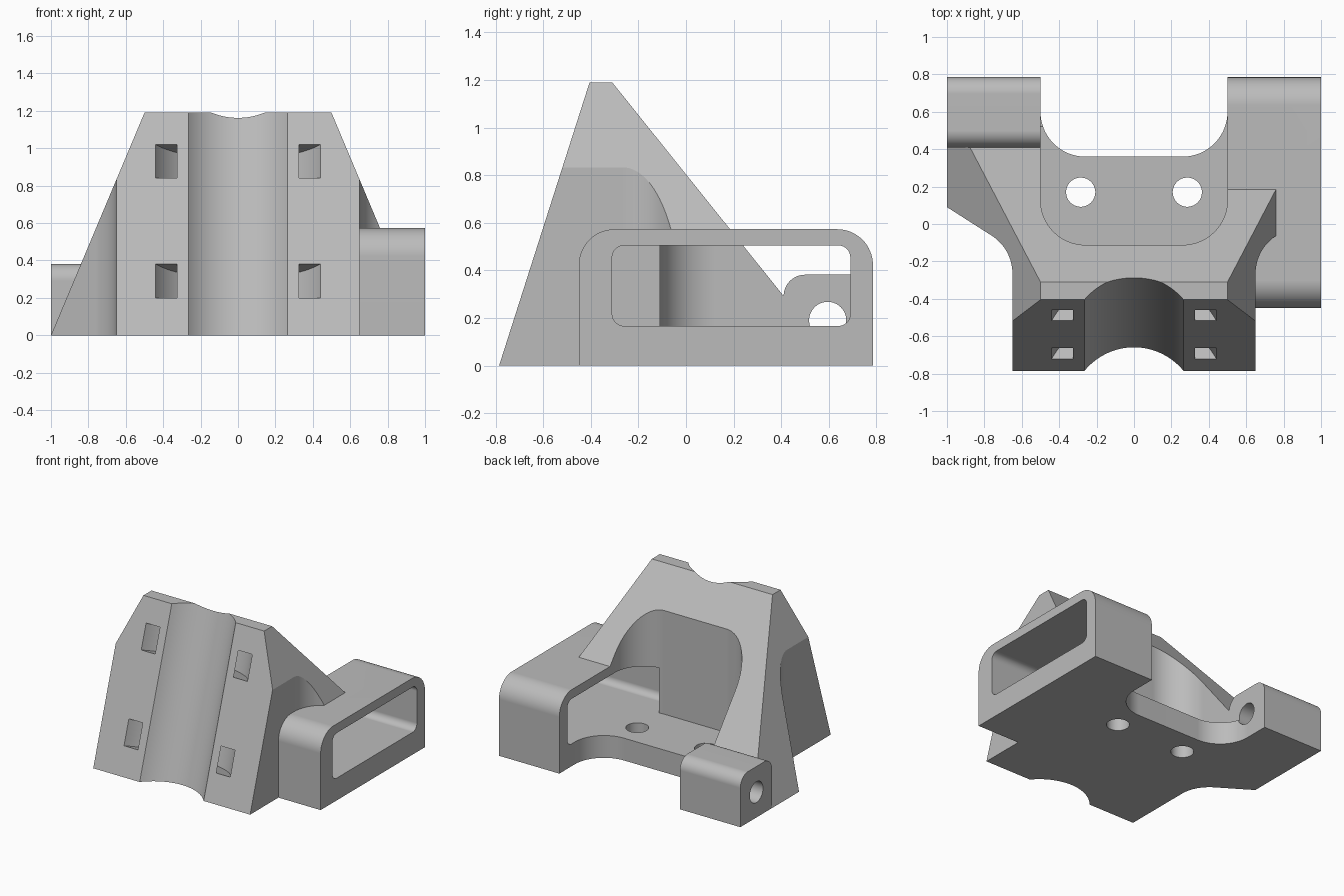
import bpy, bmesh, math
from mathutils import Vector, Matrix

if "Cube" in bpy.data.objects:
    bpy.data.objects.remove(bpy.data.objects["Cube"], do_unlink=True)

grey = bpy.data.materials.new("light_grey")
grey.use_nodes = True
grey.diffuse_color = (0.5, 0.5, 0.5, 1)
grey.node_tree.nodes["Principled BSDF"].inputs["Base Color"].default_value = (0.5, 0.5, 0.5, 1)


def finish(name, bm):
    bmesh.ops.recalc_face_normals(bm, faces=bm.faces)
    mesh = bpy.data.meshes.new(name)
    bm.to_mesh(mesh)
    bm.free()
    mesh.materials.append(grey)
    ob = bpy.data.objects.new(name, mesh)
    bpy.context.collection.objects.link(ob)
    return ob


def rounded(corners, steps=16):
    """Outline from (a, b, radius) corners, each filleted by its radius."""
    out = []
    for i, (a, b, r) in enumerate(corners):
        p = Vector((a, b))
        if r == 0:
            out.append(p)
            continue
        u = (Vector(corners[i - 1][:2]) - p).normalized()
        v = (Vector(corners[(i + 1) % len(corners)][:2]) - p).normalized()
        half = u.angle(v) / 2
        centre = p + (u + v).normalized() * r / math.sin(half)
        s = p + u * r / math.tan(half) - centre
        sweep = s.angle_signed(p + v * r / math.tan(half) - centre)
        for k in range(steps + 1):
            out.append(centre + Matrix.Rotation(-sweep * k / steps, 2) @ s)
    return out


def prism(name, corners, axis, lo, hi):
    """Extrude a (y, z) outline along X or an (x, y) outline along Z."""
    bm = bmesh.new()
    place = (lambda p: (lo, p.x, p.y)) if axis == "X" else (lambda p: (p.x, p.y, lo))
    face = bm.faces.new([bm.verts.new(place(p)) for p in rounded(corners)])
    new = bmesh.ops.extrude_face_region(bm, geom=[face])["geom"]
    shift = Vector((hi - lo, 0, 0) if axis == "X" else (0, 0, hi - lo))
    bmesh.ops.translate(bm, vec=shift, verts=[g for g in new if isinstance(g, bmesh.types.BMVert)])
    return finish(name, bm)


def rect(a0, a1, b0, b1, low=0, high=0):
    return [(a0, b0, low), (a1, b0, low), (a1, b1, high), (a0, b1, high)]


def cylinder(name, r, length, matrix):
    bm = bmesh.new()
    bmesh.ops.create_cone(bm, cap_ends=True, segments=96, radius1=r, radius2=r,
                          depth=length, matrix=matrix)
    return finish(name, bm)


def combine(target, tool, operation):
    tool.hide_render = True
    mod = target.modifiers.new("shape", "BOOLEAN")
    mod.operation, mod.object, mod.solver = operation, tool, "EXACT"
    bpy.context.view_layer.objects.active = target
    bpy.ops.object.modifier_apply(modifier=mod.name)
    bpy.data.objects.remove(tool, do_unlink=True)


# Tapered main body, extended a little below the ground and trimmed at the end
bm = bmesh.new()
bmesh.ops.create_cube(bm, size=2)
for v in bm.verts:
    if v.co.z > 0:
        v.co = (v.co.x * 0.5, -0.405 if v.co.y < 0 else -0.31, 1.19)
    else:
        v.co = (v.co.x * 1.042, -0.817 if v.co.y < 0 else 0.725, -0.1)
bracket = finish("mounting_bracket", bm)

# Narrowed front flanks with a swept fillet
for s in (1, -1):
    flank = [(s * 0.65, -1.5, 0), (s * 0.65, -0.133, 0.24), (s * 1.5, 0.409, 0), (s * 1.5, -1.5, 0)]
    combine(bracket, prism("flank_cutter", flank, "Z", -1, 2), "DIFFERENCE")

# Floor plate, tall box on one side and small lug on the other
for name, outline, axis, lo, hi in (
        ("floor_plate", rect(-0.55, 0.55, -0.2, 0.63), "Z", -0.1, 0.2),
        ("side_box", rect(-0.45, 0.785, -0.1, 0.573, 0, 0.15), "X", 0.4, 1),
        ("hinge_lug", rect(0.41, 0.785, -0.1, 0.382, 0, 0.09), "X", -1, -0.4)):
    combine(bracket, prism(name, outline, axis, lo, hi), "UNION")

# Rear pocket, open bay behind the plate, and channel through the box
for name, outline, axis, lo, hi in (
        ("pocket_cutter", rect(-0.5, 0.5, -0.112, 1.5, 0.24, 0), "Z", 0.167, 2),
        ("bay_cutter", rect(-0.5, 0.5, 0.36, 1.5, 0.24, 0), "Z", -1, 2),
        ("channel_cutter", rect(-0.31, 0.69, 0.167, 0.505, 0.05, 0.05), "X", 0.3, 1.5)):
    combine(bracket, prism(name, outline, axis, lo, hi), "DIFFERENCE")

# Bolt holes and hinge pin hole
for x in (-0.285, 0.285):
    combine(bracket, cylinder("bolt_hole", 0.078, 1, Matrix.Translation((x, 0.17, 0))), "DIFFERENCE")
pin = Matrix.Translation((-0.8, 0.595, 0.19)) @ Matrix.Rotation(math.pi / 2, 4, "Y")
combine(bracket, cylinder("pin_hole", 0.078, 0.8, pin), "DIFFERENCE")

# Round groove along the sloping front, with two curved strap slots behind it
tilt = math.atan2(0.38, 1.19)
slope = Matrix.Translation((0, -0.785, 0)) @ Matrix.Rotation(-tilt, 4, "X") @ Matrix.Translation((0, -0.233, 0))
combine(bracket, cylinder("groove_cutter", 0.353, 4, slope), "DIFFERENCE")
for height in (0.305, 0.976):
    at = slope @ Matrix.Translation((0, 0, height))
    ring = cylinder("strap_slot", 0.498, 0.189, at)
    combine(ring, cylinder("strap_core", 0.4, 1, at), "DIFFERENCE")
    combine(bracket, ring, "DIFFERENCE")

# Flat underside
combine(bracket, prism("ground_cutter", rect(-2, 2, -2, 2), "Z", -1, 0), "DIFFERENCE")

# Smooth curved walls, crisp edges
bpy.ops.object.select_all(action="DESELECT")
bracket.select_set(True)
bpy.context.view_layer.objects.active = bracket
bpy.ops.object.shade_smooth_by_angle(angle=math.radians(20))
weighted = bracket.modifiers.new("even_shading", "WEIGHTED_NORMAL")
weighted.keep_sharp = True
